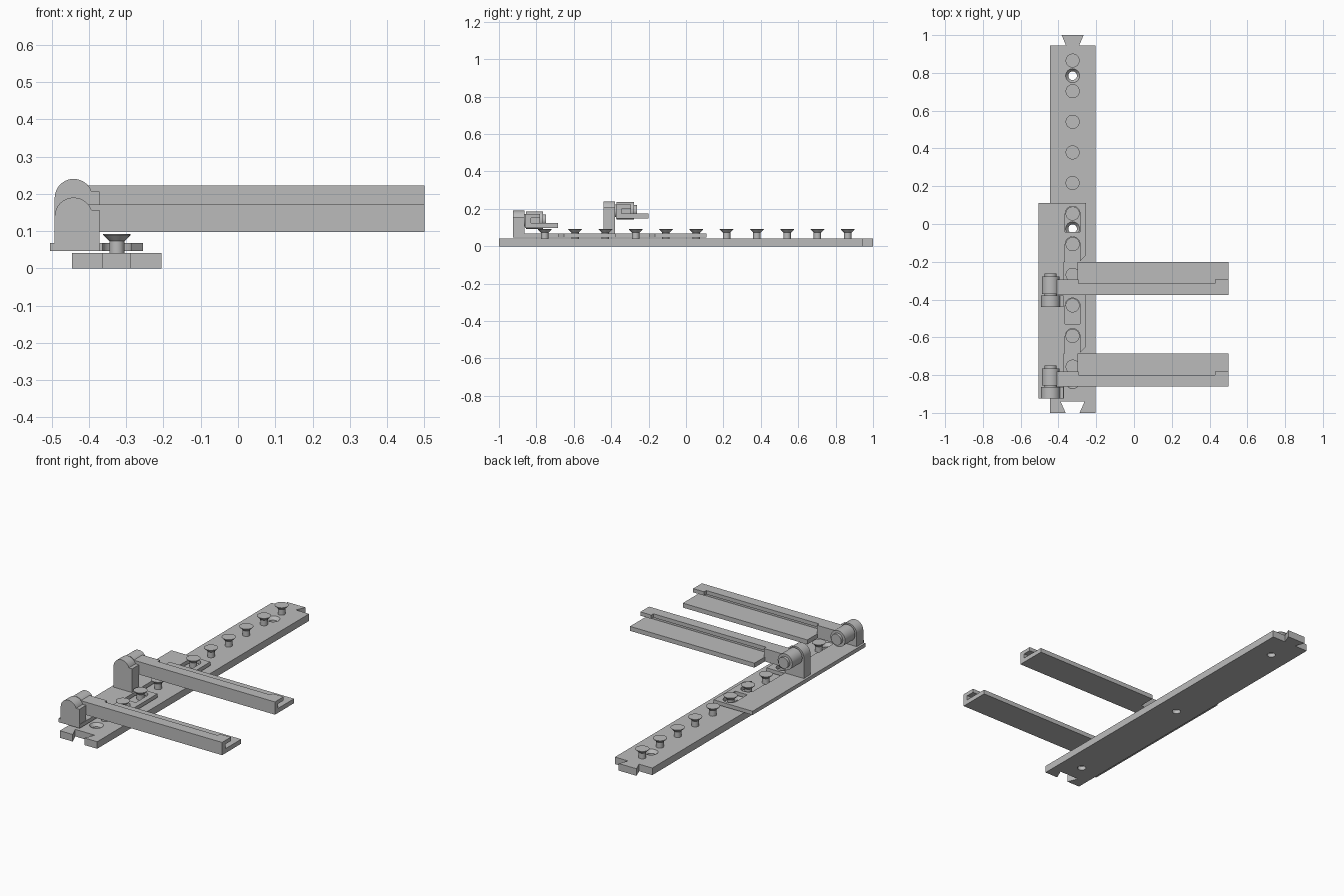
import bpy, bmesh, math
from mathutils import Vector

old = bpy.data.objects.get("Cube")
if old:
    bpy.data.objects.remove(old, do_unlink=True)

grey = bpy.data.materials.new("light grey")
grey.use_nodes = True
colour = (0.5, 0.5, 0.5, 1)
grey.diffuse_color = colour
grey.node_tree.nodes["Principled BSDF"].inputs["Base Color"].default_value = colour

AXIS_X = -0.325   # centre line of the rail
PEG_STEP = 0.162


def finish(name, bm):
    bmesh.ops.recalc_face_normals(bm, faces=bm.faces)
    mesh = bpy.data.meshes.new(name)
    bm.to_mesh(mesh)
    bm.free()
    mesh.materials.append(grey)
    obj = bpy.data.objects.new(name, mesh)
    bpy.context.collection.objects.link(obj)
    return obj


def prism(name, points, low, high, axis="z"):
    """Extrude a flat outline along an axis."""
    place = {"z": lambda a, b, h: (a, b, h),
             "y": lambda a, b, h: (a, h, b),
             "x": lambda a, b, h: (h, a, b)}[axis]
    bm = bmesh.new()
    face = bm.faces.new([bm.verts.new(place(a, b, low)) for a, b in points])
    out = bmesh.ops.extrude_face_region(bm, geom=[face])
    verts = [v for v in out["geom"] if isinstance(v, bmesh.types.BMVert)]
    shift = Vector(place(0, 0, high - low))
    bmesh.ops.translate(bm, verts=verts, vec=shift)
    return finish(name, bm)


def lathe(name, profile, location, rotation=(0, 0, 0)):
    """Spin a closed radius/height profile."""
    bm = bmesh.new()
    verts = [bm.verts.new((r, 0, h)) for r, h in profile]
    edges = [bm.edges.new(pair) for pair in zip(verts, verts[1:])]
    bmesh.ops.spin(bm, geom=verts + edges, cent=(0, 0, 0), axis=(0, 0, 1),
                   angle=math.tau, steps=32)
    bmesh.ops.remove_doubles(bm, verts=bm.verts, dist=0.0001)
    obj = finish(name, bm)
    obj.location = location
    obj.rotation_euler = rotation
    return obj


def smooth(obj):
    bpy.ops.object.select_all(action="DESELECT")
    obj.select_set(True)
    bpy.context.view_layer.objects.active = obj
    bpy.ops.object.shade_smooth_by_angle(angle=math.radians(30))


def cut(target, cutter):
    mod = target.modifiers.new(cutter.name, "BOOLEAN")
    mod.operation = "DIFFERENCE"
    mod.solver = "EXACT"
    mod.object = cutter
    cutter.hide_render = True
    cutter.hide_set(True)


def arc(cx, cy, r, start, end, steps=20):
    angles = [math.radians(start + (end - start) * i / steps) for i in range(steps + 1)]
    return [(cx + r * math.cos(a), cy + r * math.sin(a)) for a in angles]


# Base rail with a dovetail tab at the back and a matching socket in front
left, right = -0.445, -0.205
rail = prism("base_rail", [
    (left, -1), (AXIS_X - 0.037, -1), (AXIS_X - 0.063, -0.94),
    (AXIS_X + 0.063, -0.94), (AXIS_X + 0.037, -1), (right, -1),
    (right, 0.945), (AXIS_X + 0.035, 0.945), (AXIS_X + 0.058, 1),
    (AXIS_X - 0.058, 1), (AXIS_X - 0.035, 0.945), (left, 0.945)], 0, 0.041)

# Countersunk screw holes
for y in (0.785, -0.025, -0.835):
    hole = lathe("screw_hole_cutter",
                 [(0, -0.01), (0.023, -0.01), (0.023, 0.023), (0.037, 0.041),
                  (0.037, 0.06), (0, 0.06)], (AXIS_X, y, 0))
    cut(rail, hole)

# Row of mushroom pegs
for i in range(11):
    peg = lathe("peg", [(0, 0.038), (0.02, 0.038), (0.02, 0.073),
                        (0.037, 0.09), (0.037, 0.092), (0, 0.092)],
                (AXIS_X, 0.865 - i * PEG_STEP, 0))
    smooth(peg)

# Sliding plate with two hooked teeth
outline = [(-0.505, 0.11), (-0.505, -0.925), (-0.37, -0.925)]
for top in (0.11 - 3 * PEG_STEP, 0.11):
    outline += [(-0.37, top - 0.31), (-0.29, top - 0.31),
                (-0.255, top - 0.275), (-0.255, top)]
    if top < 0:
        outline.append((-0.37, top))
plate = prism("sliding_plate", outline, 0.046, 0.068)

# Round ended slots around the pegs
for i in (5, 6, 8, 9):
    y = 0.865 - i * PEG_STEP
    slot = prism("slot_cutter", arc(AXIS_X, y, 0.039, 0, 180)
                 + [(AXIS_X - 0.039, y - 0.098), (AXIS_X + 0.039, y - 0.098)],
                 0.03, 0.08)
    cut(plate, slot)


def arm_unit(prefix, y, z):
    """Bracket, hinge barrel and arm; y is the arm front, z its underside."""
    pivot_x, pivot_z = -0.441, z + 0.041
    bracket = prism(prefix + "_bracket",
                    [(-0.372, 0.06), (-0.372, pivot_z + 0.017), (-0.394, pivot_z + 0.017)]
                    + arc(pivot_x, pivot_z, 0.051, 20, 180) + [(-0.492, 0.06)],
                    y - 0.065, y - 0.004, "y")
    smooth(bracket)

    # Barrel with a smaller pin end
    barrel = lathe(prefix + "_barrel",
                   [(0, -0.012), (0.033, -0.012), (0.033, 0.004), (0.047, 0.004),
                    (0.047, 0.096), (0.032, 0.096), (0.032, 0.112), (0, 0.112)],
                   (pivot_x, y, pivot_z), (-math.pi / 2, 0, 0))
    smooth(barrel)

    # Neck joining barrel and arm
    prism(prefix + "_neck", [(-0.41, y), (-0.295, y), (-0.295, y + 0.08),
                             (-0.41, y + 0.08)], z, z + 0.074)

    # C shaped arm, with a wider lip at the tip
    for part, x0, x1, lip in (("arm", -0.3, 0.43, 0.06), ("arm_tip", 0.43, 0.5, 0.08)):
        section = [(0, 0), (0.175, 0), (0.175, 0.026), (0.03, 0.026),
                   (0.03, 0.052), (lip, 0.052), (lip, 0.074), (0, 0.074)]
        prism(prefix + "_" + part, [(y + a, z + b) for a, b in section], x0, x1, "x")


arm_unit("front", -0.86, 0.098)
arm_unit("rear", -0.375, 0.148)
